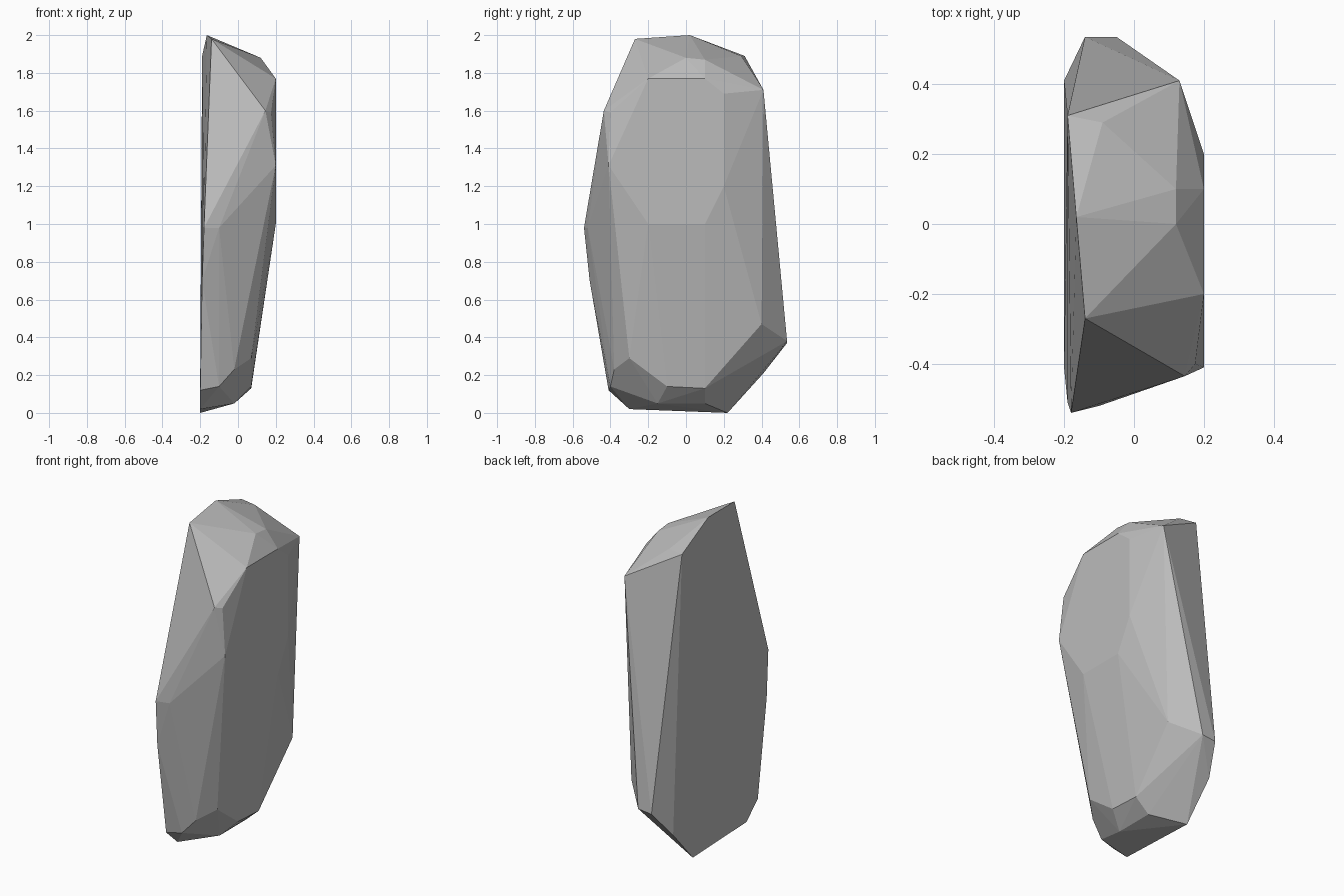
import bpy
import bmesh
import math

default_cube = bpy.data.objects.get("Cube")
if default_cube:
    bpy.data.objects.remove(default_cube, do_unlink=True)


def make_material(name, colour):
    material = bpy.data.materials.new(name)
    material.use_nodes = True
    material.diffuse_color = colour
    shader = material.node_tree.nodes["Principled BSDF"]
    shader.inputs["Base Color"].default_value = colour
    return material


def contour(x, outline):
    """Place a (y, z) outline on a plane of constant x."""
    return [(x, y, z) for y, z in outline]


def make_hull(name, points, material):
    """Wrap the facet corners in a convex stone with flat faces."""
    mesh = bpy.data.meshes.new(name)
    bm = bmesh.new()
    for point in points:
        bm.verts.new(point)
    hull = bmesh.ops.convex_hull(bm, input=bm.verts[:])
    unused = {v for v in hull["geom_interior"] if isinstance(v, bmesh.types.BMVert)}
    bmesh.ops.delete(bm, geom=list(unused), context="VERTS")
    # Join triangles that lie on the same facet
    bmesh.ops.dissolve_limit(bm, angle_limit=math.radians(1),
                             verts=bm.verts[:], edges=bm.edges[:])
    bmesh.ops.recalc_face_normals(bm, faces=bm.faces[:])
    for face in bm.faces:
        face.smooth = False
    bm.to_mesh(mesh)
    bm.free()
    mesh.materials.append(material)
    stone = bpy.data.objects.new(name, mesh)
    bpy.context.collection.objects.link(stone)
    return stone


# Broad split face on the right side
split_face = contour(-0.2, [(0.22, 0), (0.41, 0.21), (-0.41, 0.12), (-0.3, 0.02)])
split_face += [(-0.19, -0.51, 0.7), (-0.18, -0.54, 0.98), (-0.14, -0.27, 1.98),
               (-0.165, 0.02, 2), (-0.19, 0.31, 1.89)]

# Upper facet on the left side
broad_face = contour(0.2, [(-0.2, 1.77), (0.1, 1.77), (0.2, 1.69), (0.2, 1.2),
                           (0.1, 1), (-0.2, 1), (-0.41, 1.31)])
broad_face += [(0.175, -0.4, 1.59)]

# Tapered foot and its chipped underside
foot = contour(0.07, [(-0.3, 0.29), (-0.18, 0.23), (-0.1, 0.14), (0.1, 0.13)])
foot += contour(-0.02, [(-0.15, 0.05), (0.1, 0.05), (-0.38, 0.23)])
foot += [(-0.1, -0.4, 0.14), (0.09, 0.4, 0.47)]

# Chipped crown
crown = contour(0.12, [(0, 1.88), (0.1, 1.87)])
crown += [(-0.09, 0.29, 1.89), (0.13, 0.41, 1.71)]

# Ridges along the front and back edges
ridges = [(0.145, -0.435, 1.6), (-0.1, -0.52, 0.98),
          (-0.14, 0.535, 0.37), (-0.05, 0.535, 0.38)]

stone_grey = make_material("stone grey", (0.5, 0.5, 0.5, 1))
make_hull("rock", split_face + broad_face + foot + crown + ridges, stone_grey)
